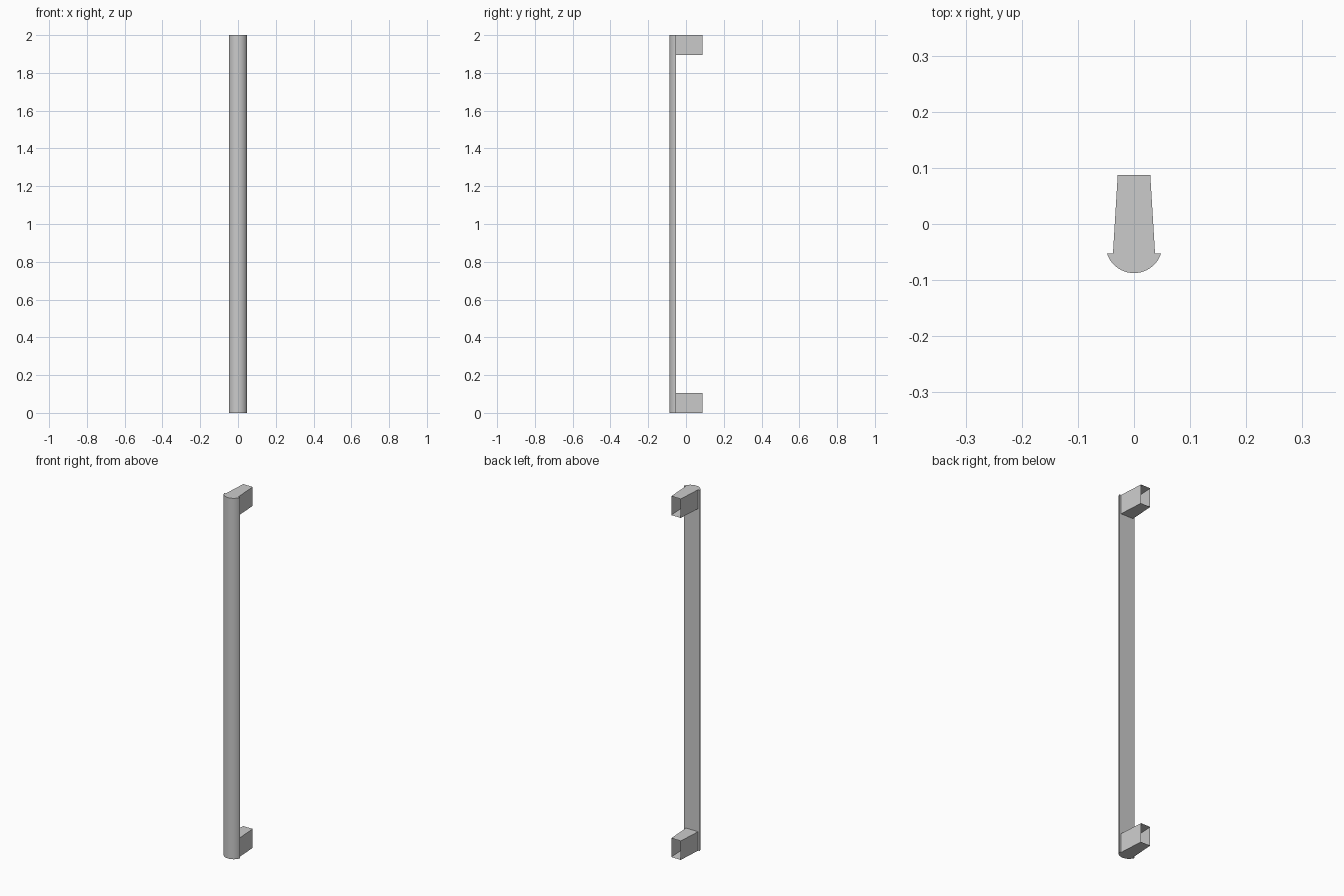
import bpy, bmesh, math

if "Cube" in bpy.data.objects:
    bpy.data.objects.remove(bpy.data.objects["Cube"])

HEIGHT = 2.0
FLAT_Y = -0.053   # rear flat of the grip
FRONT_Y = -0.0875
BACK_Y = 0.0875
HALF_W = 0.048
BRACKET_H = 0.105


def finish(name, bm):
    bmesh.ops.recalc_face_normals(bm, faces=bm.faces)
    mesh = bpy.data.meshes.new(name)
    bm.to_mesh(mesh)
    bm.free()
    ob = bpy.data.objects.new(name, mesh)
    bpy.context.collection.objects.link(ob)
    return ob


# Grip bar: D-shaped profile pulled up to full height
sag = FLAT_Y - FRONT_Y
radius = (HALF_W ** 2 + sag ** 2) / (2 * sag)
centre_y = FRONT_Y + radius
half_angle = math.asin(HALF_W / radius)
steps = 20
bm = bmesh.new()
profile = []
for i in range(steps + 1):
    a = half_angle * (2 * i / steps - 1)
    profile.append(bm.verts.new((radius * math.sin(a), centre_y - radius * math.cos(a), 0)))
base = bm.faces.new(profile)
ext = bmesh.ops.extrude_face_region(bm, geom=[base], use_keep_orig=True)
top = [v for v in ext["geom"] if isinstance(v, bmesh.types.BMVert)]
bmesh.ops.translate(bm, verts=top, vec=(0, 0, HEIGHT))
bar = finish("grip_bar", bm)
bpy.context.view_layer.objects.active = bar
bar.select_set(True)
bpy.ops.object.shade_smooth_by_angle(angle=math.radians(30))
bar.select_set(False)


# Mounting bracket: tapered sleeve, open at the wall end
def bracket(name, z0):
    bm = bmesh.new()
    rings = []
    for y, w in ((FLAT_Y, 0.0375), (BACK_Y, 0.029)):
        rings.append([bm.verts.new((x, y, z)) for x, z in
                      ((-w, z0), (w, z0), (w, z0 + BRACKET_H), (-w, z0 + BRACKET_H))])
    for i in range(4):
        j = (i + 1) % 4
        bm.faces.new((rings[0][i], rings[0][j], rings[1][j], rings[1][i]))
    return finish(name, bm)


bracket("lower_bracket", 0)
bracket("upper_bracket", HEIGHT - BRACKET_H)
